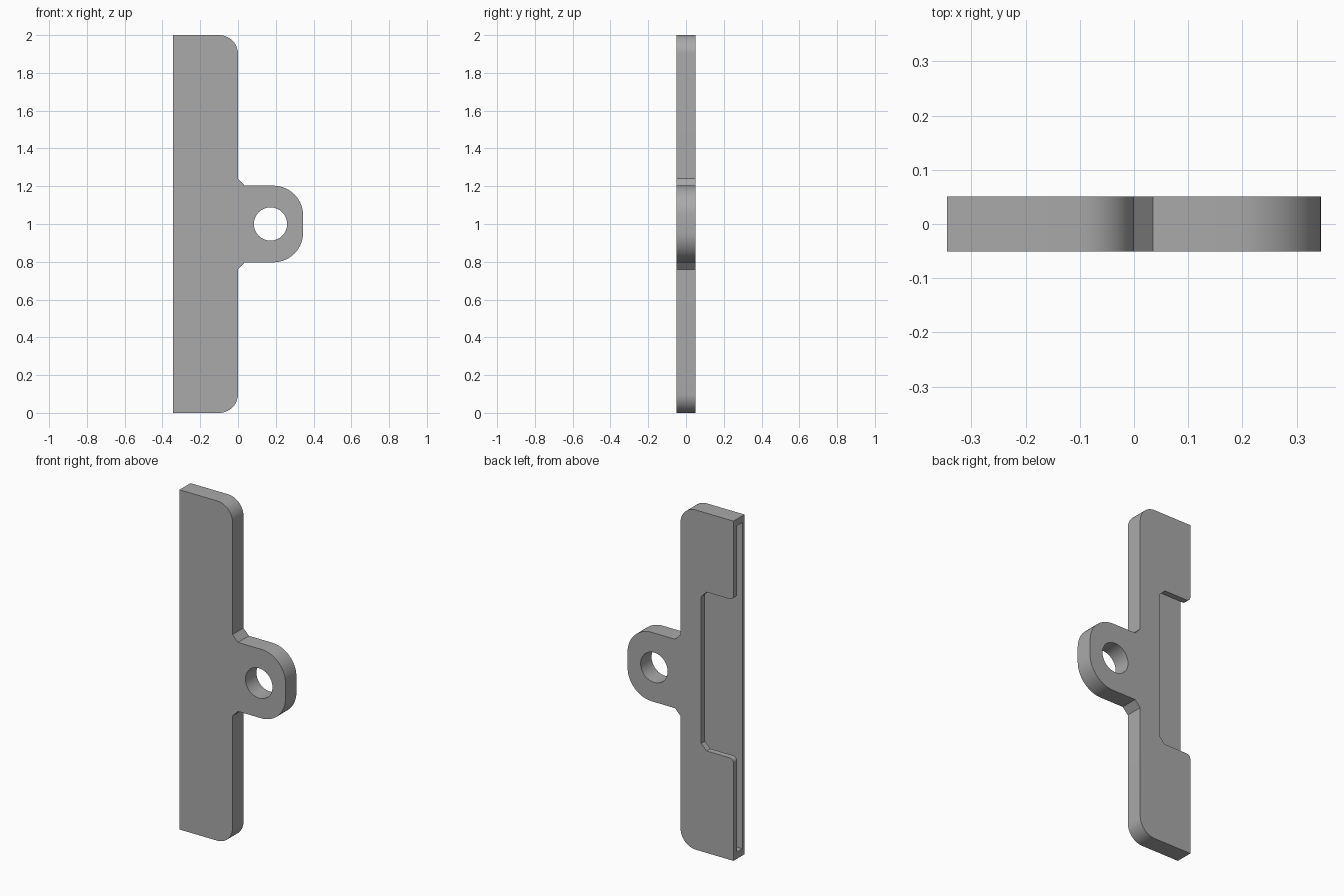
import bpy, bmesh, math
from mathutils import Vector

cube = bpy.data.objects.get("Cube")
if cube:
    bpy.data.objects.remove(cube, do_unlink=True)

HALF = 0.051          # half thickness of the plate
EDGE = -0.345         # open side of the plate

grey = bpy.data.materials.new("plain grey")
grey.use_nodes = True
colour = (0.4, 0.4, 0.4, 1)
grey.diffuse_color = colour
grey.node_tree.nodes["Principled BSDF"].inputs["Base Color"].default_value = colour


def arc(cx, cz, r, start, end, steps=14):
    """Points of an arc in the x-z plane, angles in degrees."""
    angles = [math.radians(start + (end - start) * i / steps) for i in range(steps + 1)]
    return [(cx + r * math.cos(a), cz + r * math.sin(a)) for a in angles]


def prism(name, outline, y0, y1):
    """Extrude an x-z outline from y0 to y1."""
    bm = bmesh.new()
    face = bm.faces.new([bm.verts.new((x, y0, z)) for x, z in outline])
    moved = bmesh.ops.extrude_face_region(bm, geom=[face])["geom"]
    verts = [v for v in moved if isinstance(v, bmesh.types.BMVert)]
    bmesh.ops.translate(bm, vec=Vector((0, y1 - y0, 0)), verts=verts)
    bmesh.ops.recalc_face_normals(bm, faces=bm.faces)
    mesh = bpy.data.meshes.new(name)
    bm.to_mesh(mesh)
    bm.free()
    mesh.materials.append(grey)
    obj = bpy.data.objects.new(name, mesh)
    bpy.context.collection.objects.link(obj)
    return obj


def cut(target, cutter):
    """Subtract the cutter, then discard it."""
    mod = target.modifiers.new("cut", "BOOLEAN")
    mod.operation, mod.solver, mod.object = "DIFFERENCE", "EXACT", cutter
    bpy.context.view_layer.objects.active = target
    bpy.ops.object.modifier_apply(modifier=mod.name)
    bpy.data.objects.remove(cutter, do_unlink=True)


# Plate with rounded corners and a lug braced by small chamfers
lower = [(EDGE, 0)] + arc(-0.1, 0.1, 0.1, -90, 0)
lower += [(0, 0.76), (0.035, 0.797)] + arc(0.187, 0.955, 0.158, -90, 0)
upper = [(x, 2 - z) for x, z in reversed(lower)]
plate = prism("mounting_plate", lower + upper, -HALF, HALF)

# Round hole through the lug
cut(plate, prism("lug_hole", arc(0.172, 1, 0.088, 0, 352.5, 47), -0.2, 0.2))

# Long slot hidden inside the open side
slot = [(-0.4, 0.04), (-0.07, 0.04), (-0.07, 1.96), (-0.4, 1.96)]
cut(plate, prism("side_slot", slot, -0.031, 0.016))

# Window in the back wall: chamfered inside, rounded where it meets the edge
LOW, HIGH, IN, C, R = 0.6, 1.535, -0.135, 0.035, 0.025
window = [(-0.4, LOW - R)] + arc(EDGE + R, LOW - R, R, 180, 90, 6)
window += [(IN - C, LOW), (IN, LOW + C), (IN, HIGH - C), (IN - C, HIGH)]
window += arc(EDGE + R, HIGH + R, R, 270, 180, 6) + [(-0.4, HIGH + R)]
cut(plate, prism("back_window", window, -0.02, 0.2))

# Smooth arcs, crisp edges
bpy.ops.object.select_all(action="DESELECT")
plate.select_set(True)
bpy.context.view_layer.objects.active = plate
bpy.ops.object.shade_smooth_by_angle(angle=math.radians(25))
